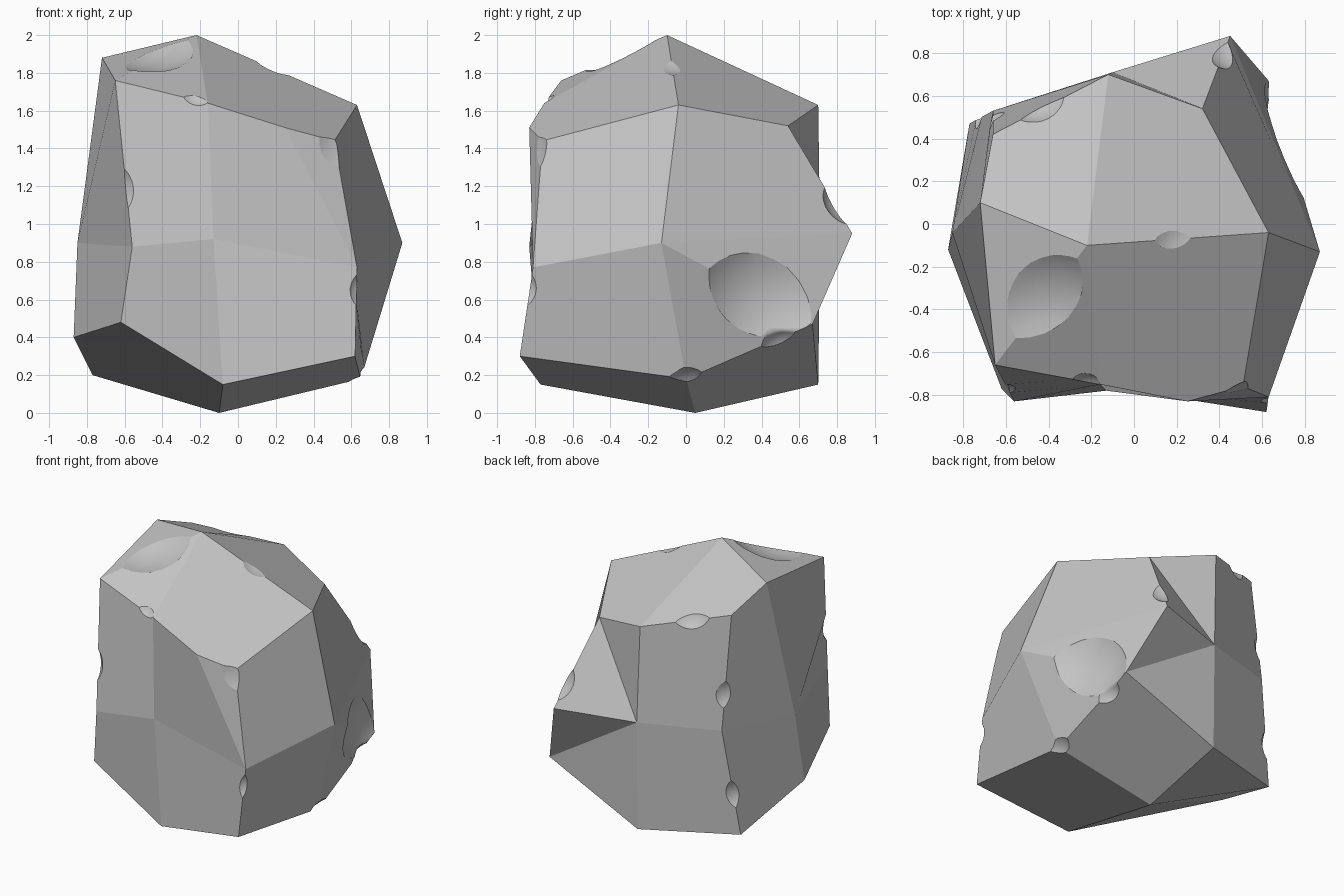
import bpy, bmesh
from mathutils import Vector, Matrix

cube = bpy.data.objects.get("Cube")
if cube:
    bpy.data.objects.remove(cube, do_unlink=True)

# Stone colour
stone = bpy.data.materials.new("stone grey")
stone.use_nodes = True
grey = (0.55, 0.55, 0.55, 1)
stone.diffuse_color = grey
stone.node_tree.nodes["Principled BSDF"].inputs["Base Color"].default_value = grey


def make_object(name, bm, smooth):
    mesh = bpy.data.meshes.new(name)
    for face in bm.faces:
        face.smooth = smooth
    bm.to_mesh(mesh)
    bm.free()
    mesh.materials.append(stone)
    obj = bpy.data.objects.new(name, mesh)
    bpy.context.collection.objects.link(obj)
    return obj


# Corners of the boulder: rows run front to back, each from right (-x) to left
layers = {
    -1: [[(-.62, -.77, .48), (-.08, -.77, .15), (.62, -.88, .3)],
         [(-.87, -.12, .4), (-.1, .05, 0), (.65, 0, .18)],
         [(-.77, .47, .2), (-.1, .7, .15), (.63, .67, .47)]],
    0: [[(-.56, -.83, .88), (-.13, -.78, .92), (.63, -.81, .77)],
        [(-.85, -.04, .9), None, (.87, -.13, .9)],
        [(-.66, .53, .95), (-.1, .71, .93), (.45, .88, .95)]],
    1: [[(-.65, -.66, 1.76), (-.16, -.75, 1.64), (.51, -.76, 1.44)],
        [(-.72, .1, 1.88), (-.22, -.1, 2), (.63, -.04, 1.63)],
        [(-.66, .42, 1.75), (-.12, .7, 1.63), (.32, .54, 1.52)]],
}

# Reshape a cube with two faces along each side
bm = bmesh.new()
bmesh.ops.create_cube(bm, size=2)
bmesh.ops.subdivide_edges(bm, edges=bm.edges, cuts=1, use_grid_fill=True)
corner = {}
for v in bm.verts:
    x, y, z = (round(c) for c in v.co)
    corner[x, y, z] = v
for (x, y, z), v in corner.items():
    v.co = layers[z][y + 1][x + 1]


def crease(a, b):
    bmesh.ops.connect_verts(bm, verts=[a, b])


# Extra corner on the top front edge, and folds across the bent faces
front_top = corner[0, -1, 1]
edge = bm.edges.get((front_top, corner[1, -1, 1]))
brow = bmesh.utils.edge_split(edge, front_top, 0.5)[1]
brow.co = (.25, -.83, 1.51)
crease(brow, corner[1, -1, 0])
crease(corner[1, 0, 0], corner[1, 1, -1])
crease(corner[0, 1, 0], corner[1, 1, 1])
crease(corner[0, 1, 0], corner[1, 1, -1])
bmesh.ops.recalc_face_normals(bm, faces=bm.faces)
boulder = make_object("boulder", bm, False)

# Worn hollows: place, outward direction, curve radius, depth
chips = [
    ((.7, .4, .64), (.95, .25, -.07), .6, .08),
    ((.47, -.8, 1.36), (.5, -.8, .3), .4, .02),
    ((.63, -.83, .66), (.7, -.7, 0), .14, .03),
    ((-.59, -.77, 1.2), (-.7, -.7, 0), .2, .03),
    ((-.22, -.74, 1.66), (0, -.7, .7), .12, .025),
    ((-.42, -.29, 1.88), (-.1, -.4, .9), .5, .035),
    ((.2, -.07, 1.82), (.3, 0, .9), .25, .02),
    ((.41, .77, 1.13), (.4, .8, .3), .2, .03),
    ((-.66, .5, 1.2), (-.7, .7, .1), .18, .03),
    ((-.73, .49, .5), (-.7, .7, 0), .18, .03),
    ((-.42, .54, 1.69), (-.3, .7, .6), .2, .03),
    ((.65, 0, .18), (.7, .1, -.7), .2, .04),
    ((.63, .5, .4), (.7, .2, -.7), .15, .03),
]
bm = bmesh.new()
for place, direction, radius, depth in chips:
    centre = Vector(place) + Vector(direction).normalized() * (radius - depth)
    bmesh.ops.create_icosphere(bm, subdivisions=4, radius=radius,
                               matrix=Matrix.Translation(centre))
cutter = make_object("chip_cutter", bm, True)
cutter.hide_render = True

# Carve the hollows, then drop the cutter
cut = boulder.modifiers.new("chips", 'BOOLEAN')
cut.operation = 'DIFFERENCE'
cut.solver = 'EXACT'
cut.use_self = True
cut.object = cutter
bpy.context.view_layer.objects.active = boulder
boulder.select_set(True)
bpy.ops.object.modifier_apply(modifier=cut.name)
bpy.data.objects.remove(cutter, do_unlink=True)
